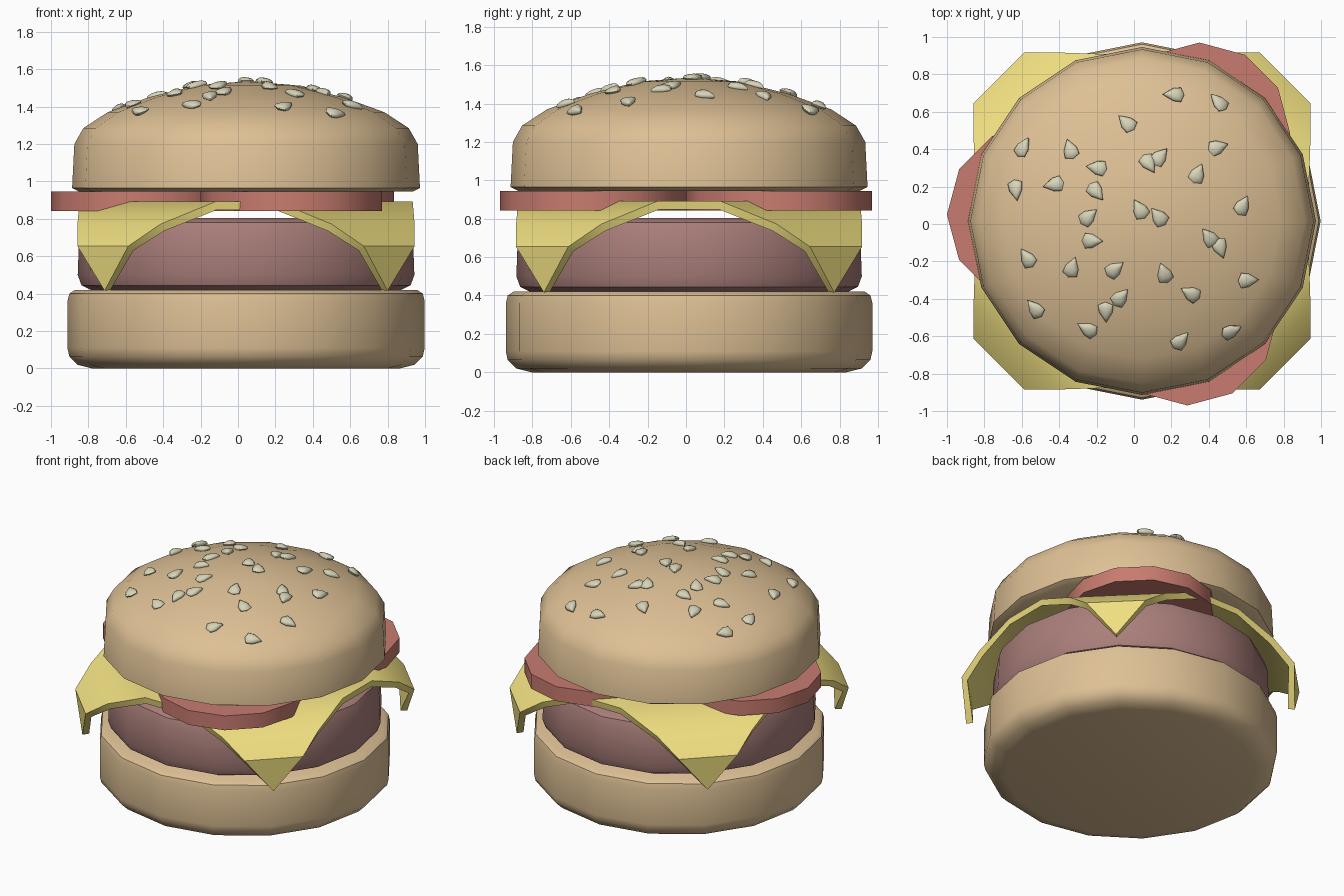
import bpy, bmesh
from math import cos, sin, pi, radians, sqrt
from mathutils import Vector, Matrix

if "Cube" in bpy.data.objects:
    bpy.data.objects.remove(bpy.data.objects["Cube"])

CX, CY = 0.043, 0.016          # axis of the stack


def material(name, rgb):
    m = bpy.data.materials.new(name)
    m.diffuse_color = (*rgb, 1)
    m.use_nodes = True
    m.node_tree.nodes["Principled BSDF"].inputs["Base Color"].default_value = m.diffuse_color
    return m


BREAD = material("bread", (0.73, 0.53, 0.30))
MEAT = material("meat", (0.40, 0.21, 0.195))
CHEESE = material("cheese", (0.87, 0.74, 0.22))
TOMATO = material("tomato", (0.58, 0.20, 0.16))
SEED = material("seed", (0.68, 0.66, 0.48))


def finish(name, bm, mat, angle=40):
    bmesh.ops.recalc_face_normals(bm, faces=bm.faces)
    me = bpy.data.meshes.new(name)
    bm.to_mesh(me)
    bm.free()
    me.materials.append(mat)
    ob = bpy.data.objects.new(name, me)
    bpy.context.collection.objects.link(ob)
    bpy.ops.object.select_all(action='DESELECT')
    ob.select_set(True)
    bpy.context.view_layer.objects.active = ob
    if angle:
        bpy.ops.object.shade_smooth_by_angle(angle=radians(angle))
    return ob


def lathe(name, profile, mat, sides=16, center=(CX, CY), angle=40):
    """Turn (radius, z) points around a vertical axis; radius 0 makes a pole."""
    bm = bmesh.new()
    rings = []
    for r, z in profile:
        n = sides if r else 1
        rings.append([bm.verts.new((center[0] + r * cos(2 * pi * i / sides),
                                    center[1] + r * sin(2 * pi * i / sides), z))
                      for i in range(n)])
    for a, b in zip(rings, rings[1:]):
        for i in range(sides):
            j = (i + 1) % sides
            quad = [a[i % len(a)], a[j % len(a)], b[j % len(b)], b[i % len(b)]]
            bm.faces.new(list(dict.fromkeys(quad)))
    return finish(name, bm, mat, angle)


# Buns and patty
lathe("bottom_bun", [(0, 0), (0.82, 0), (0.90, 0.02), (0.945, 0.065), (0.955, 0.11),
                     (0.955, 0.36), (0.945, 0.40), (0.915, 0.42), (0, 0.42)], BREAD)
lathe("patty", [(0, 0.42), (0.83, 0.42), (0.88, 0.445), (0.90, 0.50), (0.892, 0.72),
                (0.87, 0.78), (0.82, 0.805), (0, 0.805)], MEAT)
CROWN = [(0.93, 0.965), (0.918, 1.20), (0.87, 1.285), (0.74, 1.37),
         (0.52, 1.45), (0.26, 1.515), (0, 1.535)]
lathe("top_bun", [(0, 0.945), (0.89, 0.945)] + CROWN, BREAD)

# Cheese: square sheet creased across each corner and draped down
H = 0.887
DRAPE = [(0, 0, 0.85), (0.74, 0.74, 0.847), (0.94, 0.935, 0.735),
         (1.062, 1.045, 0.63), (H * sqrt(2), 1.025, 0.42)]
bm = bmesh.new()
bmesh.ops.create_grid(bm, x_segments=1, y_segments=1, size=H)
for sx in (-1, 1):
    for sy in (-1, 1):
        d = Vector((sx, sy, 0)).normalized()
        for s, _, _ in DRAPE[1:-1]:
            bmesh.ops.bisect_plane(bm, geom=bm.verts[:] + bm.edges[:] + bm.faces[:],
                                   plane_co=d * s, plane_no=d)
for v in bm.verts:
    s = (abs(v.co.x) + abs(v.co.y)) / sqrt(2)
    for (s0, h0, z0), (s1, h1, z1) in zip(DRAPE, DRAPE[1:]):
        if s <= s1 + 1e-4:
            t = (s - s0) / (s1 - s0)
            shift = (h0 + t * (h1 - h0) - s) / sqrt(2)
            v.co.x += shift * (1 if v.co.x > 0 else -1)
            v.co.y += shift * (1 if v.co.y > 0 else -1)
            v.co.z = z0 + t * (z1 - z0)
            break
    v.co += Vector((CX, CY, 0))
cheese = finish("cheese_slice", bm, CHEESE, 0)
if cheese.data.polygons[0].normal.z < 0:
    cheese.data.flip_normals()
mod = cheese.modifiers.new("thickness", 'SOLIDIFY')
mod.thickness = 0.045
mod.offset = -1
bpy.ops.object.modifier_apply(modifier=mod.name)
bpy.ops.object.shade_smooth_by_angle(angle=radians(45))

# Three tomato slices
for i, c in enumerate([(-0.515, 0.05), (0.285, -0.485), (0.35, 0.485)]):
    lathe(f"tomato_slice_{i + 1}", [(0, 0.842), (0.485, 0.842), (0.485, 0.945), (0, 0.945)],
          TOMATO, 12, c, 31)

# Sesame seeds: x, y, heading of the pointed end
SEEDS = [(0.21, 0.69, 180), (0.45, 0.65, 130), (-0.04, 0.54, 135), (-0.59, 0.41, 60),
         (-0.34, 0.40, 110), (-0.20, 0.30, 170), (0.08, 0.32, 300), (0.14, 0.36, 50),
         (0.45, 0.41, 20), (0.34, 0.27, 65), (-0.63, 0.18, 280), (-0.43, 0.21, 190),
         (-0.20, 0.17, 310), (-0.24, 0.04, 40), (0.03, 0.08, 120), (0.13, 0.04, 130),
         (0.58, 0.10, 60), (0.40, -0.07, 130), (0.46, -0.13, 290), (-0.22, -0.09, 0),
         (-0.33, -0.23, 70), (-0.57, -0.18, 125), (-0.10, -0.24, 40), (0.16, -0.26, 110),
         (0.30, -0.37, 150), (0.61, -0.30, 0), (-0.07, -0.39, 50), (-0.15, -0.47, 270),
         (-0.53, -0.45, 130), (-0.25, -0.56, 150), (0.25, -0.62, 50), (0.52, -0.57, 20)]
bm = bmesh.new()
for x, y, heading in SEEDS:
    out = Vector((x - CX, y - CY, 0))
    r = out.length
    for (r0, z0), (r1, z1) in zip(CROWN, CROWN[1:]):
        if r1 <= r <= r0:
            slope = (z0 - z1) / (r0 - r1)
            z = z1 + slope * (r - r1)
            break
    up = (Vector((0, 0, 1)) - slope * out.normalized()).normalized()
    tip = Vector((cos(radians(heading)), sin(radians(heading)), 0))
    tip = (tip - up * tip.dot(up)).normalized()
    rot = Matrix((tip, up.cross(tip), up)).transposed()
    verts = bmesh.ops.create_uvsphere(bm, u_segments=8, v_segments=6, radius=1)["verts"]
    for v in verts:
        taper = 0.55 - 0.45 * v.co.x
        p = Vector((0.058 * v.co.x, 0.058 * v.co.y * taper * 1.15, 0.022 * v.co.z))
        v.co = rot @ p + Vector((x, y, z)) + up * 0.006
finish("sesame_seeds", bm, SEED, 60)
